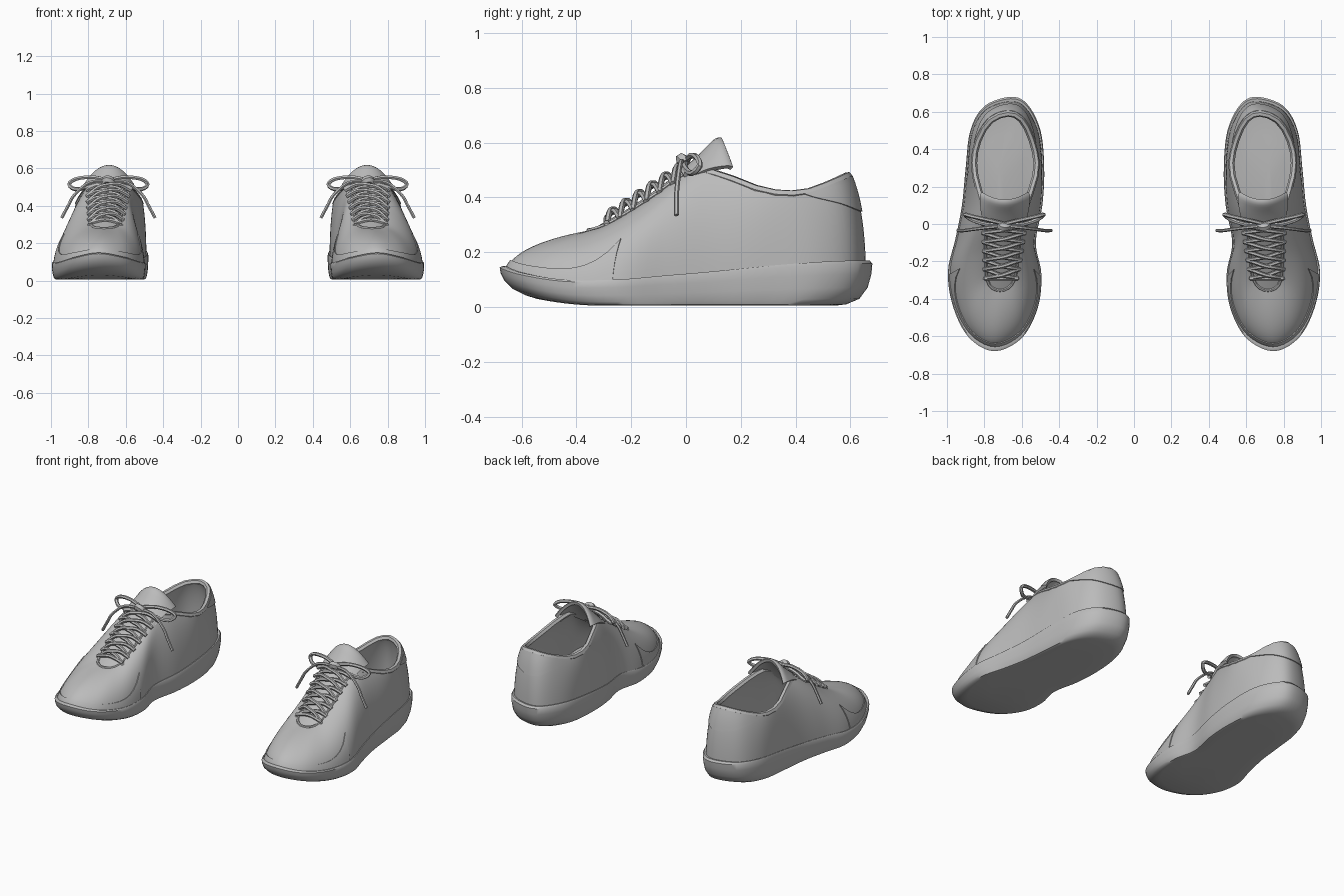
import bpy, bmesh, math
from mathutils import Vector, Matrix

if "Cube" in bpy.data.objects:
    bpy.data.objects.remove(bpy.data.objects["Cube"])

grey = bpy.data.materials.new("soft grey")
grey.diffuse_color = (0.5, 0.5, 0.5, 1)
grey.use_nodes = True
grey.node_tree.nodes["Principled BSDF"].inputs["Base Color"].default_value = grey.diffuse_color

# Stations around the shoe, heel -> outer side -> toe -> inner side:
# sole edge x, y, z, then opening rim x, y, z
STATIONS = [
    (.66, .68, .17, .675, .60, .485), (.80, .63, .17, .78, .555, .465),
    (.875, .50, .165, .85, .43, .42), (.90, .30, .15, .865, .29, .425),
    (.92, .10, .13, .82, .12, .49), (.955, -.08, .115, .79, .02, .50),
    (.995, -.26, .10, .79, -.14, .39), (.965, -.45, .10, .785, -.27, .31),
    (.88, -.61, .125, .765, -.33, .285), (.745, -.68, .15, .715, -.35, .28),
    (.60, -.61, .125, .665, -.33, .285), (.515, -.45, .10, .635, -.27, .31),
    (.495, -.27, .10, .62, -.14, .39), (.525, -.10, .115, .60, .02, .50),
    (.49, .10, .13, .56, .12, .49), (.48, .30, .15, .51, .29, .425),
    (.50, .50, .165, .53, .43, .42), (.57, .64, .17, .59, .56, .465)]
N = len(STATIONS)
SUB = 5
COUNT = N * SUB


def spline(points, t, closed=False):
    """Catmull-Rom value of a list of tuples at t."""
    n = len(points)
    i = math.floor(t) if closed else min(int(t), n - 2)
    f = t - i
    pick = lambda k: points[k % n] if closed else points[max(0, min(n - 1, k))]
    a, b, c, d = (pick(i + k) for k in (-1, 0, 1, 2))
    return [q + .5 * f * (r - p + f * (2 * p - 5 * q + 4 * r - s + f * (3 * (q - r) + s - p)))
            for p, q, r, s in zip(a, b, c, d)]


def station(t):
    v = spline(STATIONS, t, True)
    return Vector(v[:3]), Vector(v[3:])


def upper_point(t, v, lift=0):
    """Point on the upper: v = 0 at the sole, 1 at the rim."""
    def raw(t, v):
        a, c = station(t)
        a = Vector((.715 + (a.x - .715) * .96, a.y * .965, a.z - .012))
        b = Vector((a.x + (c.x - a.x) * .12, a.y + (c.y - a.y) * .12, a.z + (c.z - a.z) * .66))
        return a * (1 - v) ** 2 + b * 2 * v * (1 - v) + c * v * v
    p = raw(t, v)
    if lift:
        dt = raw(t + .02, v) - raw(t - .02, v)
        dv = raw(t, v + .01) - raw(t, v - .01)
        p += dv.cross(dt).normalized() * lift
    return p


def finish(ob, angle=40):
    """Bake the part, shade it and add its mirrored twin."""
    bpy.context.view_layer.update()
    dg = bpy.context.evaluated_depsgraph_get()
    me = bpy.data.meshes.new_from_object(ob.evaluated_get(dg))
    name = ob.name
    bpy.data.objects.remove(ob)
    me.materials.clear()
    me.materials.append(grey)
    me.shade_smooth()
    me.set_sharp_from_angle(angle=math.radians(angle))
    twin = me.copy()
    twin.transform(Matrix.Scale(-1, 4, (1, 0, 0)))
    twin.flip_normals()
    for side, data in (("right", me), ("left", twin)):
        bpy.context.collection.objects.link(bpy.data.objects.new(side + "_" + name, data))


def loft(name, rows, closed=True, thick=0, solid=False, angle=40):
    """Skin a list of point rows, optionally with thickness."""
    bm = bmesh.new()
    vs = [[bm.verts.new(p) for p in row] for row in rows]
    n = len(rows[0])
    for lo, hi in zip(vs, vs[1:]):
        for i in range(n if closed else n - 1):
            k = (i + 1) % n
            bm.faces.new((lo[i], hi[i], hi[k], lo[k]))
    if solid:
        bm.faces.new(vs[0])
        bm.faces.new(vs[-1])
        bmesh.ops.recalc_face_normals(bm, faces=bm.faces)
    me = bpy.data.meshes.new(name)
    bm.to_mesh(me)
    bm.free()
    ob = bpy.data.objects.new(name, me)
    bpy.context.collection.objects.link(ob)
    if thick:
        mod = ob.modifiers.new("thickness", 'SOLIDIFY')
        mod.thickness = thick
        mod.offset = -1
    finish(ob, angle)


def tube(name, paths, radius):
    cu = bpy.data.curves.new(name, 'CURVE')
    cu.dimensions = '3D'
    cu.bevel_depth = radius
    cu.bevel_resolution = 1
    cu.use_fill_caps = True
    for path in paths:
        pts = [spline(path, (len(path) - 1) * i / 20) for i in range(21)]
        sp = cu.splines.new('POLY')
        sp.points.add(len(pts) - 1)
        for q, p in zip(sp.points, pts):
            q.co = (*p, 1)
    ob = bpy.data.objects.new(name, cu)
    bpy.context.collection.objects.link(ob)
    finish(ob)


ts = [i / SUB for i in range(COUNT)]

# Sole: rocker bottom, flared rim, closed top that doubles as the footbed
def sole_ring(sx, sy, f):
    ring = []
    for t in ts:
        e = station(t)[0]
        y = e.y * sy
        ground = .005 + .42 * max(0, -y - .3) ** 2
        ring.append((.72 + (e.x - .72) * sx, y, ground + (e.z - ground) * f))
    return ring

loft("sole", [sole_ring(*r) for r in (
    (.1, .5, .95), (.5, .7, .95), (.95, .96, .98), (.985, .985, 1), (1, 1, .93), (1, .995, .7),
    (.99, .975, .4), (.97, .93, .15), (.94, .86, .03), (.88, .80, 0),
    (.6, .55, 0), (.2, .2, 0))], solid=True)

# Upper shell with a padded opening
loft("upper", [[upper_point(t, j / 14) for t in ts] for j in range(15)], thick=.025)

# Collar rim piping around the ankle
collar = [upper_point(-4.6 + 9.2 * i / 40, .985, -.012) for i in range(41)]
tube("collar", [collar], .017)

# Toe guard and heel patch: thin raised panels that follow the upper
def panel(name, t0, t1, low, high, n=30):
    tt = [t0 + (t1 - t0) * i / n for i in range(n + 1)]
    loft(name, [[upper_point(t, low(u) + (high(u) - low(u)) * j / 5, .005)
                 for t, u in ((t, 2 * i / n - 1) for i, t in enumerate(tt))]
                for j in range(6)], closed=False, thick=.007)

panel("toe_guard", 6.1, 11.9, lambda u: .02, lambda u: .17 + .3 * abs(u) ** 8)
panel("heel_patch", -2, 2, lambda u: .5 + .45 * u * u, lambda u: .97)

# Throat edging
tube("throat_edge", [[upper_point(5 + 8 * i / 30, .99, .001) for i in range(31)]], .008)

# Tongue: x centre, y, z, half width, edge drop
TONGUE = [(.713, -.36, .255, .07, .01), (.708, -.2, .345, .09, .02), (.70, -.05, .45, .10, .03),
          (.692, .05, .535, .115, .05), (.69, .11, .595, .12, .09), (.69, .127, .60, .115, .10)]
rows = []
for j in range(21):
    x, y, z, w, d = spline(TONGUE, 5 * j / 20)
    rows.append([(x - w * u, y + .35 * d * u * u, z - d * u * u)
                 for u in (i / 6 - 1 for i in range(13))])
loft("tongue", rows[::-1], closed=False, thick=.018)

# Criss-cross laces over the throat
def eyelet(k, s):
    y = -.29 + .29 * k / 6
    return (.71 - .003 * k + s * (.09 + .005 * k), y, .405 + (y + .14) * .66)

paths = []
for k in range(6):
    for s, up in ((1, .032), (-1, .022)):
        a, b = Vector(eyelet(k, s)), Vector(eyelet(k + 1, -s))
        mid = (a + b) / 2 + Vector((0, -.008, up))
        paths.append([a - Vector((0, 0, .015)), a.lerp(mid, .5) + Vector((0, 0, .008)), mid,
                      b.lerp(mid, .5) + Vector((0, 0, .008)), b - Vector((0, 0, .015))])
a, b = Vector(eyelet(0, -1)), Vector(eyelet(0, 1))
paths.append([a, (a + b) / 2 + Vector((0, 0, .02)), b])
tube("laces", paths, .011)

# Bow: two loops, two loose ends and a knot
CX = .693
loops, ends = [], []
for s in (-1, 1):
    P = lambda dx, y, z: (CX + s * dx, y, z)
    loops.append([P(0, 0, .535), P(.08, .02, .553), P(.17, .04, .545), P(.21, .05, .515),
                  P(.17, .02, .488), P(.08, -.005, .51), P(0, 0, .53)])
    ends.append([P(0, -.01, .53), P(.1, -.02, .525), P(.18, -.03, .46), P(.215, -.035, .40),
                 P(.25, -.035, .335)])
tube("bow_loops", loops, .011)
tube("bow_ends", ends, .009)
tube("knot", [[(CX - .025, 0, .515), (CX - .01, -.015, .535), (CX + .01, -.015, .54),
               (CX + .025, 0, .525)]], .022)
